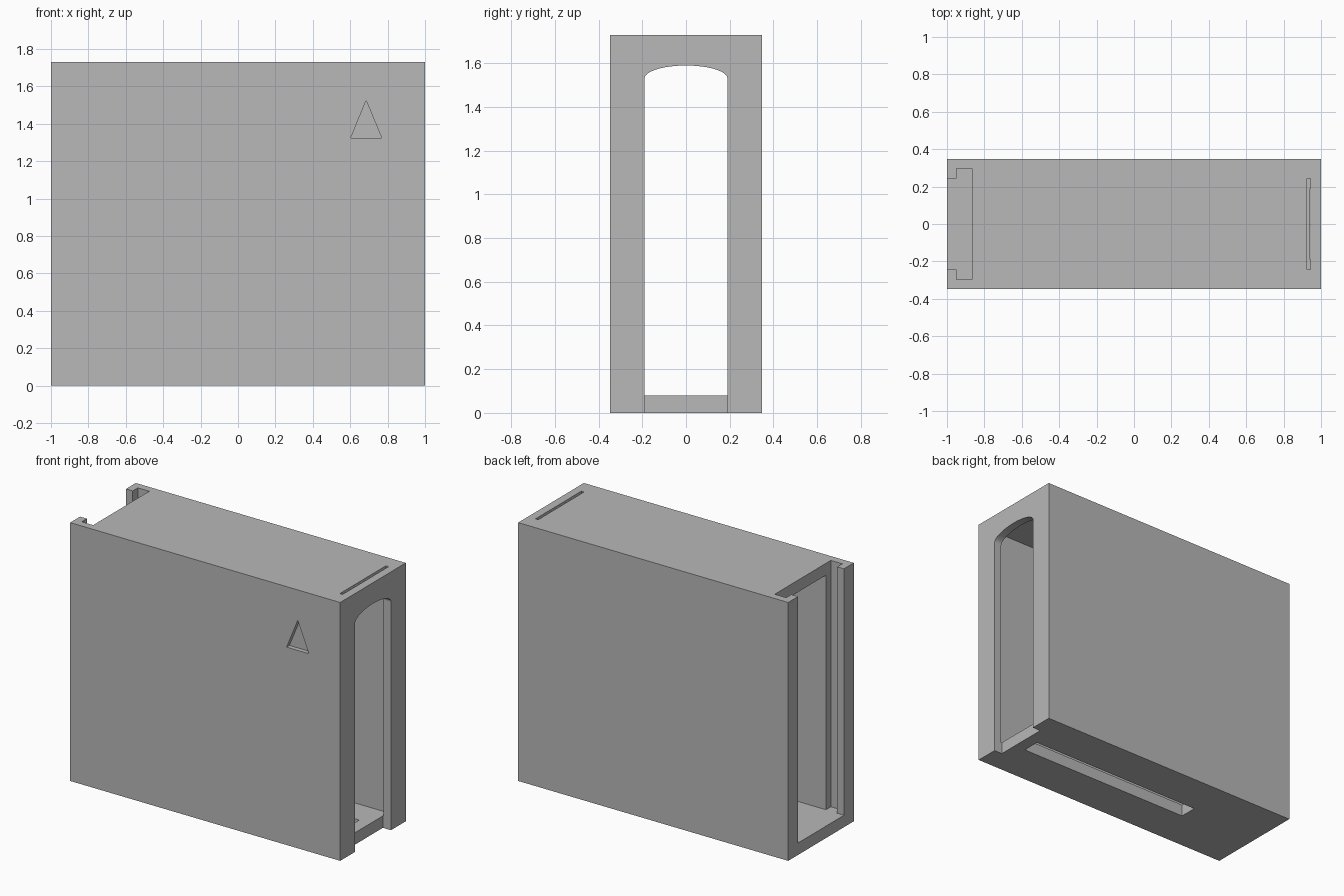
import bpy
import math

if "Cube" in bpy.data.objects:
    bpy.data.objects.remove(bpy.data.objects["Cube"], do_unlink=True)

HALF_WIDTH, HEIGHT, FLOOR = 0.347, 1.73, 0.08

grey = bpy.data.materials.new("plain grey")
grey.use_nodes = True
grey.diffuse_color = (0.48, 0.48, 0.48, 1)
grey.node_tree.nodes["Principled BSDF"].inputs["Base Color"].default_value = grey.diffuse_color


def prism(name, profile, axis, low, high):
    """Extrude a 2D profile along one axis; the profile holds the other two coordinates in order."""
    def place(point, depth):
        coords = list(point)
        coords.insert(axis, depth)
        return coords
    n = len(profile)
    verts = [place(p, low) for p in profile] + [place(p, high) for p in profile]
    faces = [list(range(n))[::-1], list(range(n, 2 * n))]
    faces += [[i, (i + 1) % n, (i + 1) % n + n, i + n] for i in range(n)]
    mesh = bpy.data.meshes.new(name)
    mesh.from_pydata(verts, [], faces)
    obj = bpy.data.objects.new(name, mesh)
    bpy.context.collection.objects.link(obj)
    mesh.materials.append(grey)
    # Consistent outward normals for clean cuts
    bpy.context.view_layer.objects.active = obj
    bpy.ops.object.select_all(action='DESELECT')
    obj.select_set(True)
    bpy.ops.object.mode_set(mode='EDIT')
    bpy.ops.mesh.select_all(action='SELECT')
    bpy.ops.mesh.normals_make_consistent(inside=False)
    bpy.ops.object.mode_set(mode='OBJECT')
    return obj


def rect(a0, a1, b0, b1):
    return [(a0, b0), (a1, b0), (a1, b1), (a0, b1)]


def cut(body, cutter):
    mod = body.modifiers.new("cut", 'BOOLEAN')
    mod.operation, mod.solver, mod.object = 'DIFFERENCE', 'EXACT', cutter
    bpy.context.view_layer.objects.active = body
    bpy.ops.object.modifier_apply(modifier=mod.name)
    bpy.data.objects.remove(cutter, do_unlink=True)


# Outer case
case = prism("case", rect(-1, 1, -HALF_WIDTH, HALF_WIDTH), 2, 0, HEIGHT)

# Hollow inside
cut(case, prism("cavity", rect(-0.245, 0.245, FLOOR, 1.65), 0, -0.9, 0.945))

# T-shaped channel for a sliding panel, open at the top
half = [(-1.1, 0.243), (-0.95, 0.243), (-0.95, 0.297), (-0.865, 0.297)]
channel = half + [(x, -y) for x, y in reversed(half)]
cut(case, prism("panel_channel", channel, 2, FLOOR, HEIGHT + 0.1))

# Arched opening that also notches the floor
arch = [(0.19 * math.cos(math.pi * i / 24), 1.53 + 0.06 * math.sin(math.pi * i / 24))
        for i in range(25)]
cut(case, prism("arched_opening", [(-0.19, -0.1), (0.19, -0.1)] + arch, 0, 0.94, 1.1))

# Thin slit through the top
cut(case, prism("top_slit", rect(0.925, 0.945, -0.243, 0.243), 2, 1.6, HEIGHT + 0.1))

# Long slot through the floor
cut(case, prism("floor_slot", rect(-0.45, 0.857, -0.06, 0.06), 2, -0.1, 0.2))

# Engraved triangle on the front
triangle = [(0.603, 1.325), (0.768, 1.325), (0.685, 1.525)]
cut(case, prism("triangle_mark", triangle, 1, -0.5, -HALF_WIDTH + 0.03))
